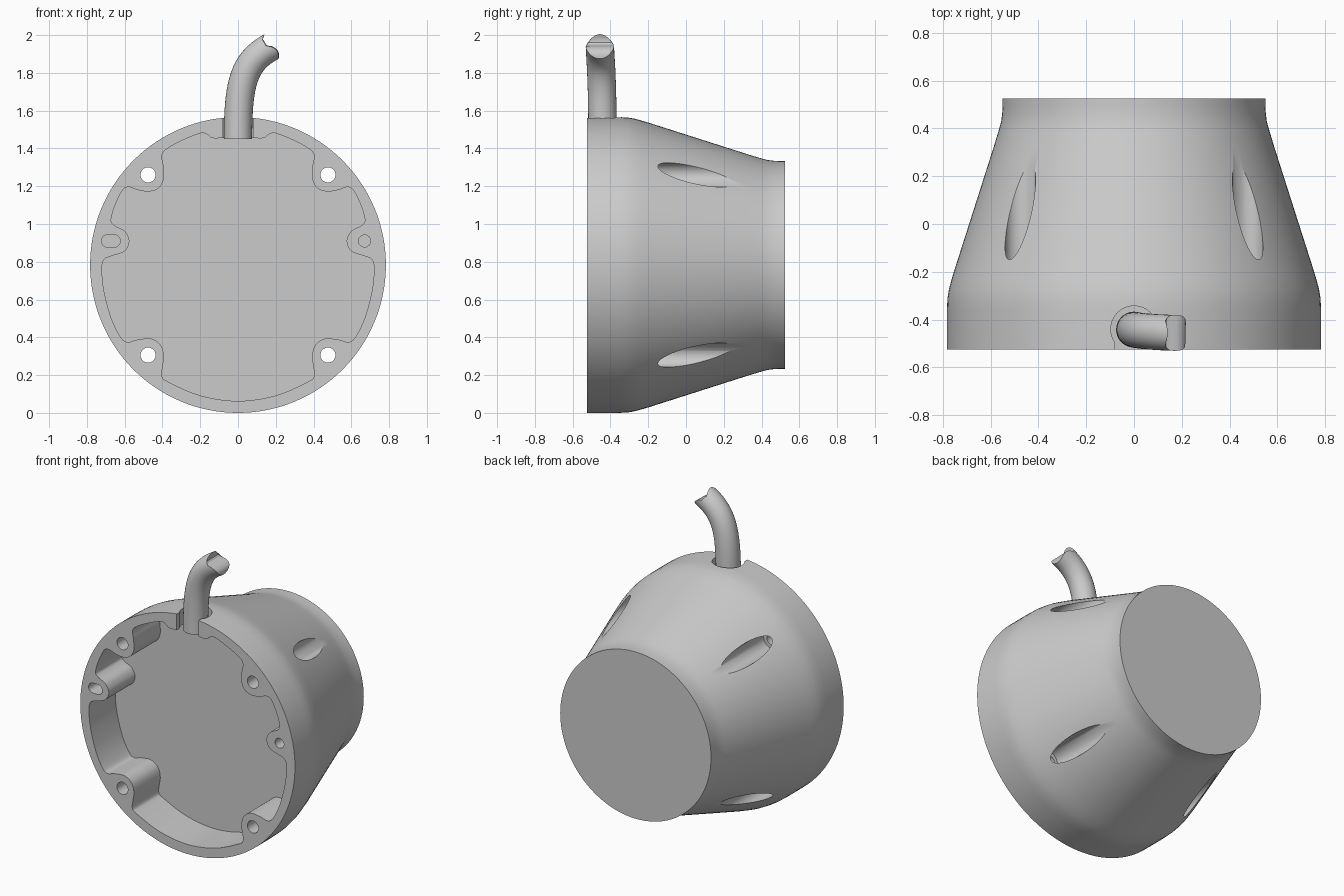
import bpy
import bmesh
from math import sin, cos, pi, radians
from mathutils import Vector
from mathutils.geometry import interpolate_bezier

cube = bpy.data.objects.get("Cube")
if cube:
    bpy.data.objects.remove(cube)

GREY = (0.6, 0.6, 0.6, 1)
grey = bpy.data.materials.new("plain grey")
grey.use_nodes = True
grey.diffuse_color = GREY
grey.node_tree.nodes["Principled BSDF"].inputs["Base Color"].default_value = GREY

FRONT, BACK, RADIUS = -0.525, 0.525, 0.783
CENTRE = RADIUS


def skin(name, rings):
    """Join closed rings of points into a capped solid."""
    bm = bmesh.new()
    loops = [[bm.verts.new(p) for p in ring] for ring in rings]
    n = len(loops[0])
    for a, b in zip(loops, loops[1:]):
        for i in range(n):
            j = (i + 1) % n
            bm.faces.new((a[i], a[j], b[j], b[i]))
    bm.faces.new(loops[0])
    bm.faces.new(loops[-1])
    bmesh.ops.recalc_face_normals(bm, faces=bm.faces)
    mesh = bpy.data.meshes.new(name)
    bm.to_mesh(mesh)
    bm.free()
    mesh.materials.append(grey)
    obj = bpy.data.objects.new(name, mesh)
    bpy.context.collection.objects.link(obj)
    return obj


def arc(cx, cy, r, start=0, end=360, n=32):
    """Points on an arc; a full circle leaves out the repeated end."""
    count = n if end - start == 360 else n + 1
    angles = [radians(start + (end - start) * i / n) for i in range(count)]
    return [(cx + r * cos(a), cy + r * sin(a)) for a in angles]


def prism_y(name, outline, y0, y1):
    return skin(name, [[(x, y, z) for x, z in outline] for y in (y0, y1)])


def smooth_loop(points, steps=5):
    """Closed Catmull-Rom curve through the points."""
    out, n = [], len(points)
    for i in range(n):
        a, b, c, d = (Vector(points[(i + k) % n]) for k in (-1, 0, 1, 2))
        for s in range(steps):
            t = s / steps
            out.append(0.5 * (2 * b + (c - a) * t + (2 * a - 5 * b + 4 * c - d) * t * t
                              + (3 * b - a - 3 * c + d) * t ** 3))
    return out


def shade(obj):
    bpy.ops.object.select_all(action="DESELECT")
    obj.select_set(True)
    bpy.context.view_layer.objects.active = obj
    bpy.ops.object.shade_smooth_by_angle(angle=radians(30))


# Tapered round housing, turned about the depth axis
profile = [(FRONT, RADIUS), (-0.36, RADIUS), (-0.31, 0.781), (-0.27, 0.774), (-0.23, 0.763),
           (-0.19, 0.751), (0.33, 0.585), (0.37, 0.573), (0.4, 0.564), (0.43, 0.556),
           (0.46, 0.552), (0.49, 0.55), (BACK, 0.55)]
housing = skin("housing", [[(x, y, z) for x, z in arc(0, CENTRE, r, n=128)] for y, r in profile])

# Front recess that leaves the screw bosses and the cable block standing
half = [(0.07, 1.455), (0.135, 1.455), (0.165, 1.475), (0.2, 1.48), (0.3, 1.44), (0.38, 1.395),
        (0.403, 1.36), (0.395, 1.31), (0.393, 1.24), (0.42, 1.19), (0.47, 1.172), (0.53, 1.18),
        (0.575, 1.195), (0.61, 1.18), (0.65, 1.1), (0.672, 1.02), (0.65, 0.99), (0.6, 0.963),
        (0.575, 0.91), (0.6, 0.857), (0.66, 0.833), (0.705, 0.815), (0.72, 0.77), (0.71, 0.65),
        (0.67, 0.5), (0.62, 0.4), (0.585, 0.375), (0.53, 0.388), (0.46, 0.393), (0.41, 0.36),
        (0.392, 0.3), (0.4, 0.24), (0.403, 0.195), (0.37, 0.165), (0.2, 0.092)]
outline = half + [(0, 0.063)] + [(-x, z) for x, z in reversed(half)]
cutters = [prism_y("recess_cutter", smooth_loop(outline), -0.7, -0.25)]

# Four through holes, each with a wide screw channel from the back
for sx in (-1, 1):
    for sz in (-1, 1):
        x, z = sx * 0.476, CENTRE + sz * 0.477
        cutters.append(prism_y("screw_hole_cutter", arc(x, z, 0.04), -0.7, 0))
        cutters.append(prism_y("screw_channel_cutter", arc(x, z, 0.064), -0.22, 0.7))

# Blind round hole on the left boss, blind slot on the right boss
cutters.append(prism_y("pin_hole_cutter", arc(0.67, 0.91, 0.032), -0.7, -0.3))
slot = arc(-0.656, 0.91, 0.033, -90, 90, 12) + arc(-0.69, 0.91, 0.033, 90, 270, 12)
cutters.append(prism_y("pin_slot_cutter", slot, -0.7, -0.3))

# Cable notch in the rim, open to the front
notch = arc(0, -0.44, 0.097, -35, 215) + [(-0.08, -0.7), (0.08, -0.7)]
cutters.append(skin("cable_notch_cutter", [[(x, y, z) for x, y in notch] for z in (1.4, 1.7)]))

for cutter in cutters:
    cutter.hide_render = True
    mod = housing.modifiers.new(cutter.name, "BOOLEAN")
    mod.operation = "DIFFERENCE"
    mod.solver = "EXACT"
    mod.object = cutter
graph = bpy.context.evaluated_depsgraph_get()
cut_mesh = bpy.data.meshes.new_from_object(housing.evaluated_get(graph))
housing.modifiers.clear()
housing.data = cut_mesh
for cutter in cutters:
    bpy.data.objects.remove(cutter)
shade(housing)

# Bent cable with a wavy broken end
path = interpolate_bezier(Vector((0, -0.442, 1.45)), Vector((0, -0.442, 1.75)),
                          Vector((0.03, -0.452, 1.86)), Vector((0.178, -0.456, 1.94)), 24)
rings = []
for i, p in enumerate(path):
    ahead = (path[min(i + 1, 23)] - path[max(i - 1, 0)]).normalized()
    up = Vector((0, 1, 0)).cross(ahead)
    up = -up.normalized()
    side = ahead.cross(up)
    ring = []
    for u, v in arc(0, 0, 1):
        wave = 0
        if i == 23:
            wave = -sin(pi * u) * (0.032 if u > 0 else 0.016)
        ring.append(p + 0.075 * (u * up + v * side) + wave * ahead)
    rings.append(ring)
cable = skin("cable", rings)

# Rebuild the end cap as strips so the wave stays clean
bm = bmesh.new()
bm.from_mesh(cable.data)
bm.verts.ensure_lookup_table()
last = bm.verts[:][-32:]
cap = next(f for f in bm.faces if len(f.verts) == 32 and last[0] in f.verts)
bm.faces.remove(cap)
for i in range(16):
    corners = [last[i], last[i + 1], last[31 - i], last[(32 - i) % 32]]
    bm.faces.new(list(dict.fromkeys(corners)))
bmesh.ops.recalc_face_normals(bm, faces=bm.faces)
bm.to_mesh(cable.data)
bm.free()
shade(cable)
